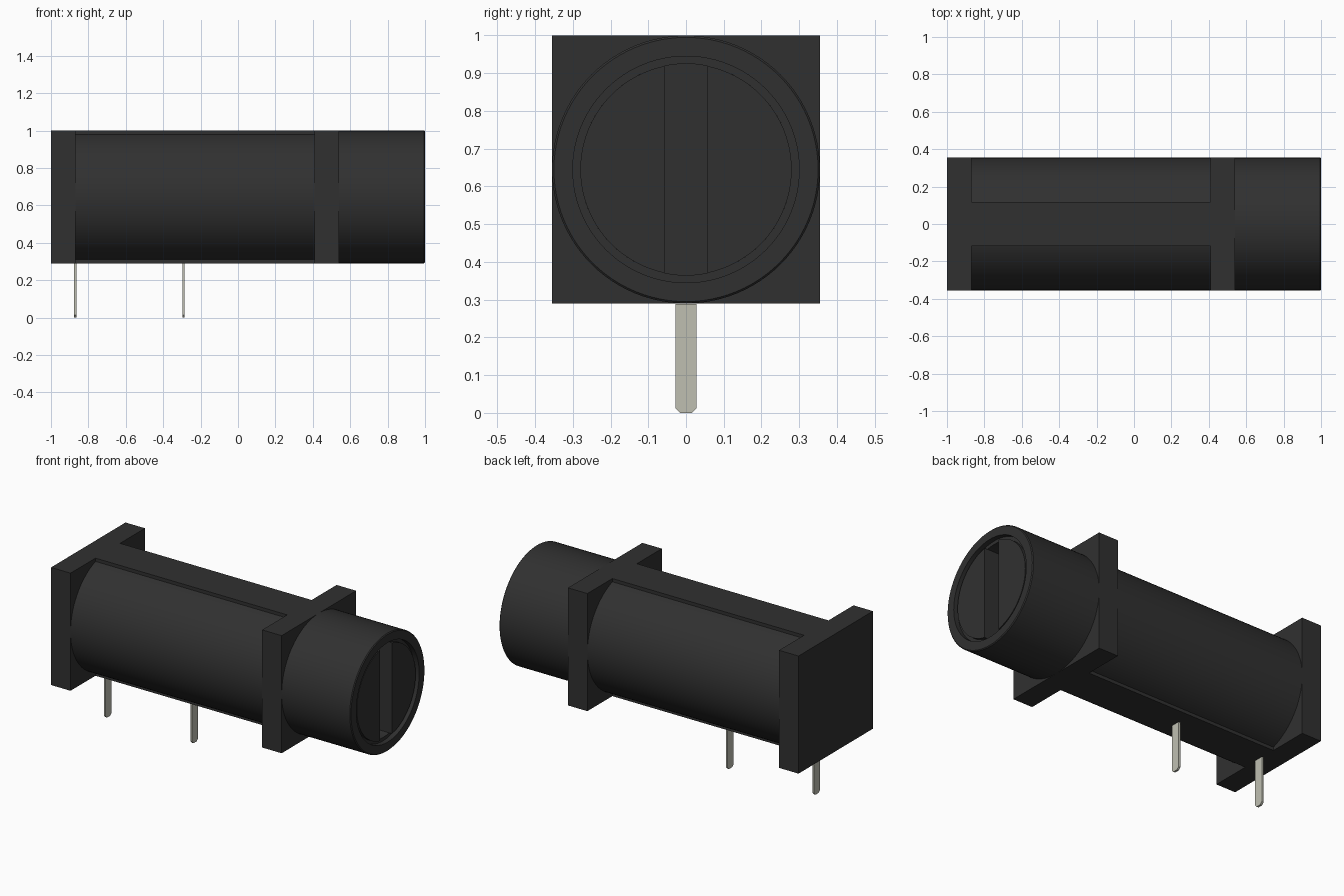
import bpy, bmesh, math
from mathutils import Vector, Matrix

AXIS_Z = 0.645   # height of the barrel axis
R = 0.355        # barrel radius and half the flange side
SEG = 96

if "Cube" in bpy.data.objects:
    bpy.data.objects.remove(bpy.data.objects["Cube"], do_unlink=True)


def material(name, rgb, rough):
    m = bpy.data.materials.new(name)
    m.use_nodes = True
    m.diffuse_color = (*rgb, 1)
    bsdf = m.node_tree.nodes["Principled BSDF"]
    bsdf.inputs["Base Color"].default_value = (*rgb, 1)
    bsdf.inputs["Roughness"].default_value = rough
    return m


black = material("black plastic", (0.03, 0.03, 0.03), 0.5)
metal = material("tinned metal", (0.52, 0.52, 0.44), 0.4)


def finish(name, bm, mat, smooth=False):
    bmesh.ops.recalc_face_normals(bm, faces=bm.faces)
    mesh = bpy.data.meshes.new(name)
    bm.to_mesh(mesh)
    bm.free()
    mesh.materials.append(mat)
    obj = bpy.data.objects.new(name, mesh)
    bpy.context.collection.objects.link(obj)
    if smooth:
        bpy.ops.object.select_all(action="DESELECT")
        obj.select_set(True)
        bpy.context.view_layer.objects.active = obj
        bpy.ops.object.shade_smooth_by_angle(angle=math.radians(30))
    return obj


def box(name, x0, x1, half_y, half_z, mat=black):
    bm = bmesh.new()
    bmesh.ops.create_cube(bm, size=1)
    bmesh.ops.scale(bm, vec=(x1 - x0, 2 * half_y, 2 * half_z), verts=bm.verts)
    bmesh.ops.translate(bm, vec=((x0 + x1) / 2, 0, AXIS_Z), verts=bm.verts)
    return finish(name, bm, mat)


def lathe(name, profile):
    """Revolve (x, radius) points around the barrel axis."""
    bm = bmesh.new()
    verts = [bm.verts.new((x, 0, AXIS_Z + r)) for x, r in profile]
    edges = [bm.edges.new(pair) for pair in zip(verts, verts[1:])]
    bmesh.ops.spin(bm, geom=verts + edges, cent=(0, 0, AXIS_Z), axis=(1, 0, 0),
                   angle=2 * math.pi, steps=SEG)
    bmesh.ops.remove_doubles(bm, verts=bm.verts, dist=0.0001)
    return finish(name, bm, black, True)


def prism(name, outline, x0, x1, mat, smooth=False):
    """Extrude a (y, z) outline along x."""
    bm = bmesh.new()
    face = bm.faces.new([bm.verts.new((x0, y, z)) for y, z in outline])
    ext = bmesh.ops.extrude_face_region(bm, geom=[face])
    moved = [v for v in ext["geom"] if isinstance(v, bmesh.types.BMVert)]
    bmesh.ops.translate(bm, vec=(x1 - x0, 0, 0), verts=moved)
    return finish(name, bm, mat, smooth)


# Square flanges and the barrel between them
box("rear_flange", -1.0, -0.87, R, R)
box("front_flange", 0.41, 0.54, R, R)
lathe("barrel", [(-0.87, 0), (-0.87, R), (0.41, R), (0.41, 0)])

# Flat spine running along the top and bottom of the barrel
box("barrel_spine", -0.87, 0.41, 0.117, R)

# Round cap with a ring groove and a bore for the slotted plug
lathe("cap", [(0.54, 0), (0.54, R), (0.995, R), (1.0, R - 0.005),
              (1.0, 0.30), (0.97, 0.30), (0.97, 0.28), (0.86, 0.28), (0.86, 0)])

# Plug halves on either side of the screwdriver slot
SLOT, PLUG_R = 0.057, 0.28
limit = math.acos(SLOT / PLUG_R)
for side, label in ((1, "back"), (-1, "front")):
    arc = [limit * (2 * i / 40 - 1) for i in range(41)]
    outline = [(side * PLUG_R * math.cos(a), AXIS_Z + PLUG_R * math.sin(a)) for a in arc]
    prism("plug_half_" + label, outline, 0.86, 0.99, black, True)

# Flat solder pins with chamfered tips
W, C = 0.028, 0.013
pin = [(-W, 0.288), (-W, C), (C - W, 0), (W - C, 0), (W, C), (W, 0.288)]
for x, label in ((-0.87, "rear"), (-0.292, "middle")):
    prism(label + "_pin", pin, x - 0.006, x + 0.006, metal)
